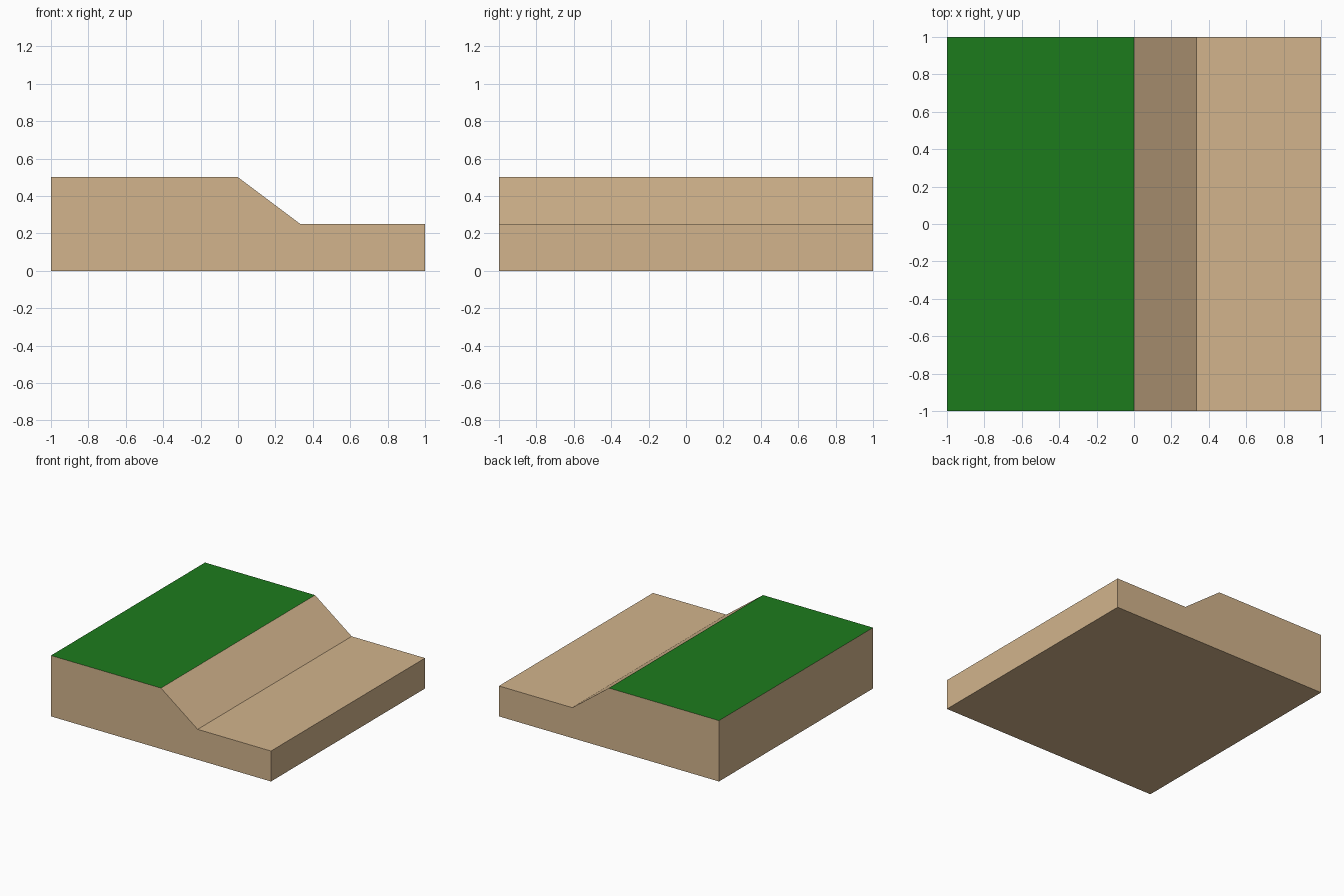
import bpy
import bmesh

if "Cube" in bpy.data.objects:
    bpy.data.objects.remove(bpy.data.objects["Cube"])


def material(name, color):
    mat = bpy.data.materials.new(name)
    mat.diffuse_color = (*color, 1.0)
    mat.use_nodes = True
    mat.node_tree.nodes["Principled BSDF"].inputs["Base Color"].default_value = mat.diffuse_color
    return mat


# Side profile (x, z) of the river bank: high ground, slope, low bed
profile = [(-1, 0), (1, 0), (1, 0.25), (1 / 3, 0.25), (0, 0.5), (-1, 0.5)]

# Extrude the profile from front to back
bm = bmesh.new()
front = bm.faces.new([bm.verts.new((x, -1, z)) for x, z in profile])
result = bmesh.ops.extrude_face_region(bm, geom=[front], use_keep_orig=True)
back = [v for v in result["geom"] if isinstance(v, bmesh.types.BMVert)]
bmesh.ops.translate(bm, verts=back, vec=(0, 2, 0))
bmesh.ops.recalc_face_normals(bm, faces=bm.faces)

# Grass covers only the high flat top, the rest is sand
for face in bm.faces:
    if face.normal.z > 0.99 and face.calc_center_median().z > 0.4:
        face.material_index = 1

mesh = bpy.data.meshes.new("ground_bank")
bm.to_mesh(mesh)
bm.free()
mesh.materials.append(material("sand", (0.645, 0.456, 0.262)))
mesh.materials.append(material("grass", (0.012, 0.198, 0.012)))
bank = bpy.data.objects.new("ground_bank", mesh)
bpy.context.collection.objects.link(bank)
